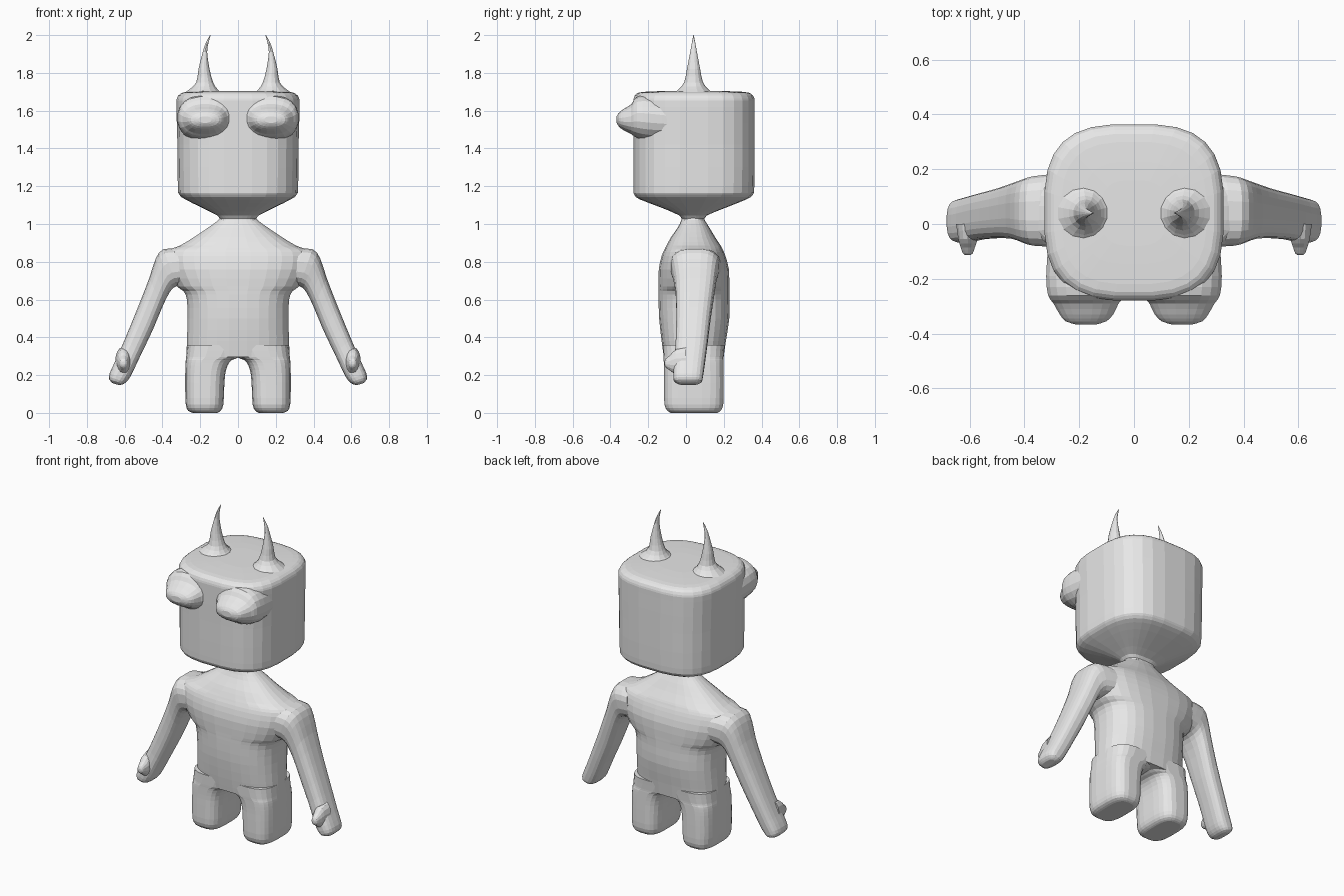
import bpy, bmesh, math
from mathutils import Vector

grey = bpy.data.materials.new("plain grey")
grey.diffuse_color = (0.8, 0.8, 0.8, 1)


def smooth_path(rows, steps=2):
    """Catmull-Rom refinement of a list of cross-sections."""
    out = []
    for i in range(len(rows) - 1):
        a, b, c, d = (rows[max(0, min(len(rows) - 1, k))] for k in (i - 1, i, i + 1, i + 2))
        for s in range(steps):
            t = s / steps
            out.append([0.5 * (2 * q + (r - p) * t + (2 * p - 5 * q + 4 * r - w) * t * t
                               + (3 * q - p - 3 * r + w) * t ** 3)
                        for p, q, r, w in zip(a, b, c, d)])
    return out + [rows[-1]]


def loft(name, sections, power=3.0, sides=28, mirror=False):
    """Skin superellipse rings, each given as centre, u and v (9 numbers)."""
    bm = bmesh.new()
    rings = []
    for s in smooth_path(sections):
        c, u, v = Vector(s[:3]), Vector(s[3:6]), Vector(s[6:])
        ring = []
        for k in range(sides):
            a = 2 * math.pi * (k + 0.5) / sides
            ca, sa = math.cos(a), math.sin(a)
            ring.append(bm.verts.new(c + u * math.copysign(abs(ca) ** (2 / power), ca)
                                     + v * math.copysign(abs(sa) ** (2 / power), sa)))
        rings.append(ring)
    for lo, hi in zip(rings, rings[1:]):
        for k in range(sides):
            j = (k + 1) % sides
            bm.faces.new((lo[k], lo[j], hi[j], hi[k]))
    bm.faces.new(rings[0])
    bm.faces.new(rings[-1])
    bmesh.ops.recalc_face_normals(bm, faces=bm.faces)
    me = bpy.data.meshes.new(name)
    bm.to_mesh(me)
    bm.free()
    me.materials.append(grey)
    ob = bpy.data.objects.new(name, me)
    bpy.context.collection.objects.link(ob)
    if mirror:
        ob.modifiers.new("mirror", 'MIRROR').use_mirror_merge = False
    return ob


def level(z, x0, x1, y0, y1):
    """Horizontal ring."""
    return [(x0 + x1) / 2, (y0 + y1) / 2, z, (x1 - x0) / 2, 0, 0, 0, (y1 - y0) / 2, 0]


def upright(y, x0, x1, z0, z1):
    """Ring facing front."""
    return [(x0 + x1) / 2, y, (z0 + z1) / 2, (x1 - x0) / 2, 0, 0, 0, 0, (z1 - z0) / 2]


def tilted(xi, zi, xo, zo, y0, y1):
    """Ring spanning an inner and an outer point of a limb."""
    return [(xi + xo) / 2, (y0 + y1) / 2, (zi + zo) / 2,
            (xo - xi) / 2, 0, (zo - zi) / 2, 0, (y1 - y0) / 2, 0]


# Head, wide jaw tapering to the neck
loft("head", [level(z, -w, w, a, b) for z, w, a, b in (
    (1.02, .095, -.025, .10), (1.045, .11, -.035, .11), (1.09, .20, -.14, .22),
    (1.13, .28, -.245, .32), (1.155, .312, -.275, .355), (1.20, .32, -.28, .363),
    (1.42, .322, -.28, .365), (1.62, .328, -.28, .365), (1.665, .325, -.278, .363),
    (1.69, .305, -.262, .345), (1.70, .265, -.22, .30), (1.705, .12, -.08, .16))], 3.0)

# Bulging eyes under the brow
loft("eye_bulge", [upright(*r) for r in (
    (-.08, .03, .315, 1.44, 1.66), (-.19, .03, .322, 1.44, 1.68), (-.26, .035, .315, 1.455, 1.675),
    (-.29, .055, .295, 1.475, 1.635), (-.33, .075, .272, 1.495, 1.61),
    (-.355, .10, .25, 1.515, 1.59), (-.367, .14, .21, 1.535, 1.57))], 2.3, 20, True)

# Curved horns with flared bases
loft("horn", [level(z, a, b, .04 - d, .04 + d) for z, a, b, d in (
    (1.685, .07, .30, .115), (1.712, .105, .26, .08), (1.75, .13, .222, .05),
    (1.82, .15, .21, .035), (1.91, .163, .187, .018), (1.96, .156, .17, .009),
    (2.0, .145, .148, .001))], 2, 14, True)

# Torso, widening above the armpits and sloping from shoulders to neck
loft("torso", [level(z, -w, w, a, b) for z, w, a, b in (
    (.295, .274, -.118, .20), (.38, .272, -.13, .212), (.50, .268, -.143, .23),
    (.60, .272, -.146, .23), (.645, .29, -.146, .23), (.67, .325, -.146, .23),
    (.76, .375, -.145, .228), (.83, .385, -.13, .21), (.865, .365, -.115, .195),
    (.885, .31, -.105, .185), (.93, .235, -.08, .155), (.98, .16, -.045, .125),
    (1.02, .105, -.025, .10), (1.04, .095, -.02, .095))], 2.5)

# Legs, whose inner sides meet in an arch
loft("leg", [level(z, a, b, c, d) for z, a, b, c, d in (
    (.0, .11, .24, -.08, .165), (.012, .09, .265, -.10, .185), (.045, .077, .277, -.115, .198),
    (.12, .073, .28, -.117, .20), (.20, .068, .28, -.117, .20), (.25, .055, .279, -.118, .20),
    (.28, .032, .277, -.119, .20), (.297, -.01, .275, -.12, .20), (.36, -.05, .27, -.122, .205))],
    3.2, 24, True)

# Arms, from inside the shoulder down to the hand
loft("arm", [tilted(*r) for r in (
    (.25, .68, .30, .87, -.085, .185), (.325, .67, .395, .868, -.08, .175),
    (.36, .64, .437, .815, -.068, .163), (.40, .56, .47, .715, -.055, .15),
    (.45, .44, .53, .56, -.052, .13), (.51, .315, .60, .39, -.056, .112),
    (.555, .22, .65, .275, -.066, .098), (.58, .175, .68, .21, -.068, .09),
    (.605, .153, .682, .178, -.06, .083), (.63, .147, .665, .158, -.035, .06))], 2.8, 20, True)

# Thumbs
loft("thumb", [upright(*r) for r in (
    (.0, .56, .65, .19, .35), (-.055, .57, .642, .205, .335), (-.085, .58, .633, .225, .305),
    (-.107, .588, .625, .24, .287), (-.114, .598, .614, .255, .272))], 2.2, 14, True)
